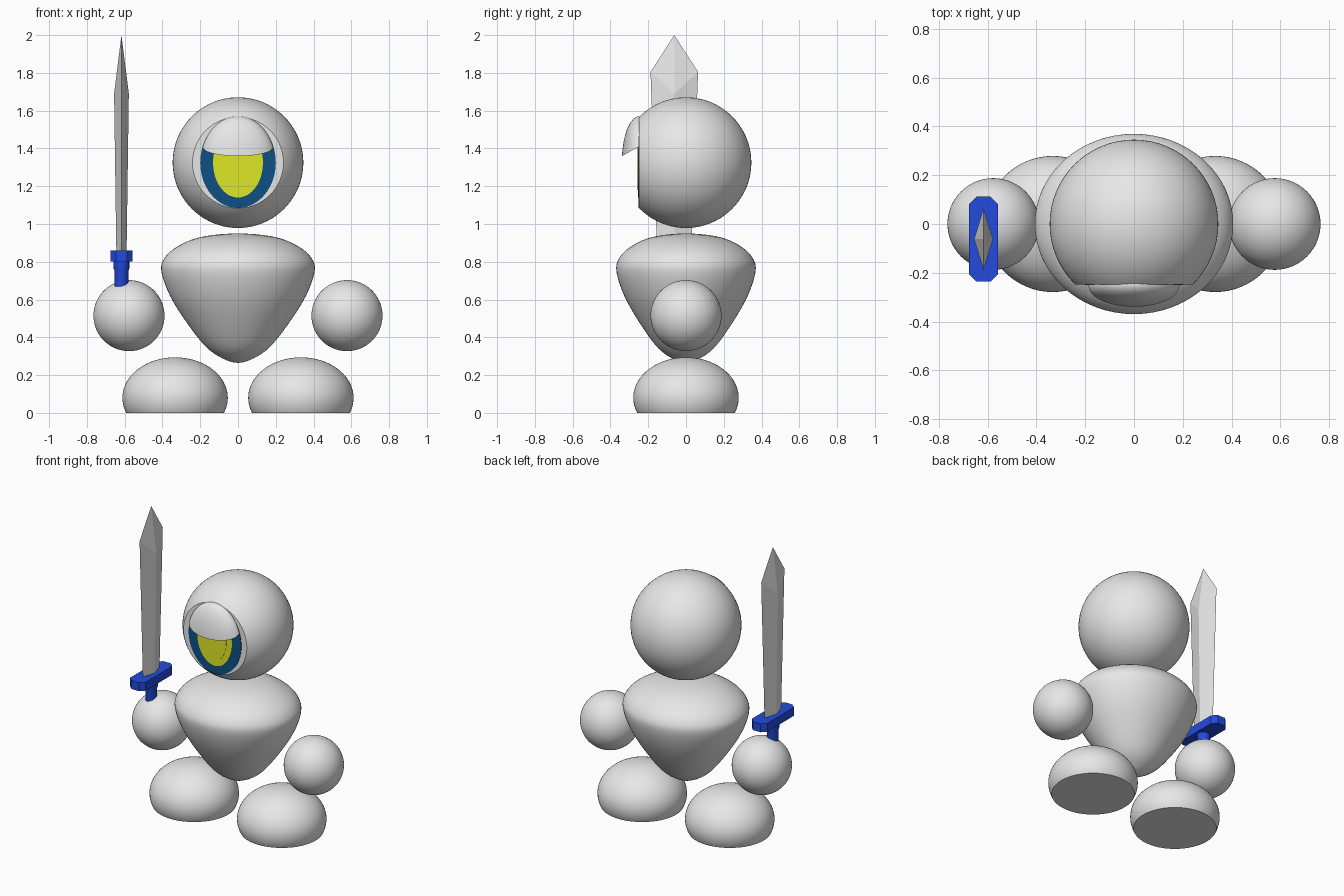
import bpy, bmesh, math
from mathutils import Vector, Matrix

cube = bpy.data.objects.get("Cube")
if cube:
    bpy.data.objects.remove(cube, do_unlink=True)


def material(name, rgb):
    m = bpy.data.materials.new(name)
    m.use_nodes = True
    m.diffuse_color = (*rgb, 1)
    m.node_tree.nodes["Principled BSDF"].inputs["Base Color"].default_value = (*rgb, 1)
    return m


GREY = material("light grey", (0.8, 0.8, 0.8))
NAVY = material("eye navy", (0.004, 0.08, 0.23))
YELLOW = material("eye yellow", (0.8, 0.87, 0.02))
BLUE = material("hilt blue", (0.016, 0.07, 0.73))


def finish(name, bm, mat, smooth=True):
    bmesh.ops.recalc_face_normals(bm, faces=bm.faces)
    mesh = bpy.data.meshes.new(name)
    bm.to_mesh(mesh)
    bm.free()
    obj = bpy.data.objects.new(name, mesh)
    bpy.context.collection.objects.link(obj)
    mesh.materials.append(mat)
    if smooth:
        bpy.ops.object.select_all(action='DESELECT')
        obj.select_set(True)
        bpy.context.view_layer.objects.active = obj
        bpy.ops.object.shade_smooth_by_angle(angle=math.radians(35))
    return obj


def ellipsoid(name, centre, radii, mat, cuts=()):
    """Ellipsoid, with everything beyond each (point, outward normal) plane cut off."""
    bm = bmesh.new()
    bmesh.ops.create_uvsphere(bm, u_segments=64, v_segments=40, radius=1)
    bmesh.ops.transform(bm, matrix=Matrix.Translation(centre) @ Matrix.Diagonal((*radii, 1)), verts=bm.verts)
    for point, normal in cuts:
        bmesh.ops.bisect_plane(bm, geom=bm.verts[:] + bm.edges[:] + bm.faces[:],
                               plane_co=point, plane_no=normal, clear_outer=True)
        bmesh.ops.holes_fill(bm, edges=[e for e in bm.edges if e.is_boundary])
    return finish(name, bm, mat)


def lathe(name, profile, centre, mat, y_scale=1, steps=64):
    """Revolve (radius, z) points about a vertical axis."""
    bm = bmesh.new()
    verts = [bm.verts.new((r, 0, z)) for r, z in profile]
    edges = [bm.edges.new(pair) for pair in zip(verts, verts[1:])]
    bmesh.ops.spin(bm, geom=verts + edges, axis=(0, 0, 1), cent=(0, 0, 0),
                   angle=math.tau, steps=steps)
    bmesh.ops.remove_doubles(bm, verts=bm.verts, dist=0.0005)
    bmesh.ops.transform(bm, matrix=Matrix.Translation(centre) @ Matrix.Diagonal((1, y_scale, 1, 1)), verts=bm.verts)
    return finish(name, bm, mat)


def smooth_profile(points, n=6):
    """Catmull-Rom curve through the points."""
    p = [Vector(q) for q in points]
    p = [Vector((-p[1].x, p[1].y))] + p + [Vector((-p[-2].x, p[-2].y))]
    out = []
    for a, b, c, d in zip(p, p[1:], p[2:], p[3:]):
        for i in range(n):
            t = i / n
            out.append(0.5 * (2 * b + (c - a) * t + (2 * a - 5 * b + 4 * c - d) * t ** 2
                              + (3 * b - a - 3 * c + d) * t ** 3))
    return [(max(q.x, 0), q.y) for q in out] + [tuple(points[-1])]


def eye_plate(name, rx, rz, y, mat):
    bm = bmesh.new()
    bmesh.ops.create_cone(bm, cap_ends=True, segments=64, radius1=1, radius2=1, depth=0.006)
    bmesh.ops.transform(bm, matrix=Matrix.Translation((0, y, HEAD_Z)) @ Matrix.Diagonal((rx, 1, rz, 1))
                        @ Matrix.Rotation(math.pi / 2, 4, 'X'), verts=bm.verts)
    return finish(name, bm, mat)


# Head with a flattened face, eye and hooded lid
HEAD_Z, FACE_Y = 1.325, -0.248
ellipsoid("head", (0, 0, HEAD_Z), (0.346,) * 3, GREY, [((0, FACE_Y, 0), (0, -1, 0))])
eye_plate("eye", 0.2, 0.24, FACE_Y, NAVY)
eye_plate("iris", 0.132, 0.185, FACE_Y - 0.003, YELLOW)
eye_plate("pupil", 0.09, 0.145, FACE_Y - 0.005, YELLOW)
ellipsoid("eyelid", (0, FACE_Y, HEAD_Z), (0.198, 0.092, 0.245), GREY,
          [((0, FACE_Y + 0.005, 0), (0, 1, 0)), ((0, FACE_Y, 1.41), (0, 0.05, -0.09))])

# Top-shaped torso
TORSO = [(0, 0.95), (0.2, 0.93), (0.33, 0.875), (0.395, 0.81), (0.404, 0.74), (0.36, 0.62),
         (0.28, 0.49), (0.175, 0.355), (0.085, 0.29), (0, 0.265)]
lathe("torso", smooth_profile(TORSO), (0, 0, 0), GREY, y_scale=0.908)

# Floating hands and flat-soled feet
for side, sx in (("left", 1), ("right", -1)):
    ellipsoid(side + "_hand", (sx * 0.577, 0, 0.515), (0.188,) * 3, GREY)
    ellipsoid(side + "_foot", (sx * 0.333, 0, 0.08), (0.279, 0.279, 0.214), GREY,
              [((0, 0, 0), (0, 0, -1))])

# Sword: grip, chamfered guard and diamond-section blade
SWORD = Vector((-0.617, -0.062, 0))
lathe("sword_grip", [(0, 0.6), (0.036, 0.6), (0.036, 0.75), (0.042, 0.765), (0.042, 0.81), (0, 0.81)],
      SWORD, BLUE, steps=16)

bm = bmesh.new()
bmesh.ops.create_cube(bm, size=1)
bmesh.ops.transform(bm, matrix=Matrix.Translation(SWORD + Vector((0, 0, 0.83)))
                    @ Matrix.Diagonal((0.118, 0.348, 0.058, 1)), verts=bm.verts)
upright = [e for e in bm.edges if abs(e.verts[0].co.z - e.verts[1].co.z) > 0.01]
bmesh.ops.bevel(bm, geom=upright, offset=0.03, segments=1, affect='EDGES')
finish("sword_guard", bm, BLUE, smooth=False)

bm = bmesh.new()


def diamond(rx, ry, z_ridge, z_edge):
    return [bm.verts.new(SWORD + Vector(v)) for v in
            ((rx, 0, z_ridge), (0, ry, z_edge), (-rx, 0, z_ridge), (0, -ry, z_edge))]


base = diamond(0.027, 0.09, 0.84, 0.84)
shoulder = diamond(0.039, 0.126, 1.69, 1.805)
tip = bm.verts.new(SWORD + Vector((0, 0, 2)))
bm.faces.new(base)
for i in range(4):
    j = (i + 1) % 4
    bm.faces.new((base[i], base[j], shoulder[j], shoulder[i]))
    bm.faces.new((shoulder[i], shoulder[j], tip))
finish("sword_blade", bm, GREY, smooth=False)
